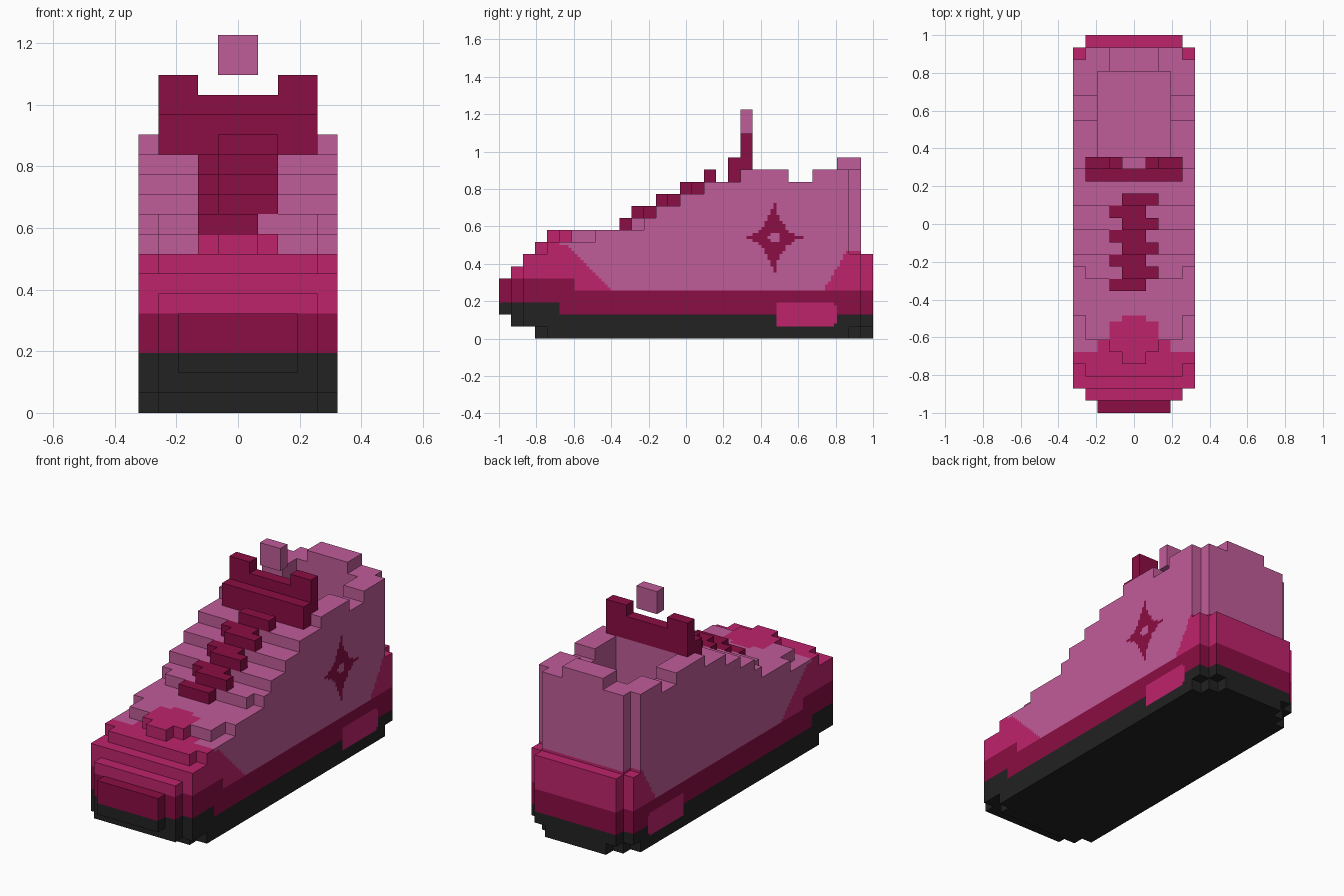
import bpy, bmesh, math
from mathutils import Vector

cube = bpy.data.objects.get("Cube")
if cube:
    bpy.data.objects.remove(cube, do_unlink=True)

U = 2 / 31      # edge of one block
SUB = 4         # fine squares per block edge, for painted borders
BLACK, DARK, MAGENTA, PINK = range(4)


def material(name, rgb):
    m = bpy.data.materials.new(name)
    m.use_nodes = True
    m.diffuse_color = (*rgb, 1)
    m.node_tree.nodes["Principled BSDF"].inputs["Base Color"].default_value = (*rgb, 1)
    return m


MATS = [material("black_rubber", (0.016, 0.016, 0.016)),
        material("dark_crimson", (0.258, 0.004, 0.056)),
        material("magenta", (0.521, 0.017, 0.150)),
        material("pink", (0.527, 0.107, 0.319))]


def cells(x0, x1, y0, y1, z0, z1):
    return {(x, y, z) for x in range(x0, x1) for y in range(y0, y1) for z in range(z0, z1)}


def slabs(rows):
    """Union of centred slabs: half width, y range, z range."""
    out = set()
    for w, y0, y1, z0, z1 in rows:
        out |= cells(-w, w, y0, y1, z0, z1)
    return out


def block_part(name, solid, rule):
    """Skin a set of blocks, colour the fine squares by rule, merge flat areas."""
    bm = bmesh.new()
    verts = {}

    def vert(key):
        if key not in verts:
            x, y, z = (c * U / SUB for c in key)
            verts[key] = bm.verts.new((x, y - 1, z))
        return verts[key]

    painted = callable(rule)
    n = SUB if painted else 1
    step = SUB // n
    for cell in solid:
        for axis in range(3):
            a, b = (axis + 1) % 3, (axis + 2) % 3
            for side in (0, 1):
                near = list(cell)
                near[axis] += 2 * side - 1
                if tuple(near) in solid:
                    continue
                for i in range(n):
                    for j in range(n):
                        ring = []
                        for da, db in ((0, 0), (1, 0), (1, 1), (0, 1)):
                            k = [c * SUB for c in cell]
                            k[axis] += side * SUB
                            k[a] += (i + da) * step
                            k[b] += (j + db) * step
                            ring.append(vert(tuple(k)))
                        f = bm.faces.new(ring if side else ring[::-1])
                        mid = sum((v.co for v in ring), Vector()) / 4
                        f.material_index = rule(mid) if painted else rule
    bmesh.ops.dissolve_limit(bm, angle_limit=0.01, verts=bm.verts[:],
                             edges=bm.edges[:], delimit={'MATERIAL'})
    me = bpy.data.meshes.new(name)
    bm.to_mesh(me)
    bm.free()
    for m in MATS:
        me.materials.append(m)
    ob = bpy.data.objects.new(name, me)
    bpy.context.collection.objects.link(ob)
    return ob


# Sole: black tread, crimson midsole, rounded magenta patch near each heel side
def sole_colour(p):
    if abs(p.x) > 0.32:
        dy = max(abs(p.y - 0.64) - 0.125, 0)
        dz = max(abs(p.z - 0.13) - 0.03, 0)
        if math.hypot(dy, dz) < 0.038:
            return MAGENTA
    return BLACK if p.z < (0.195 if p.y < -0.68 else 0.13) else DARK


block_part("sole", slabs([
    (4, 3, 30, 0, 1), (5, 4, 29, 0, 1), (3, 30, 31, 0, 1),
    (4, 1, 31, 1, 4), (5, 2, 30, 1, 4), (3, 0, 31, 2, 4)]), sole_colour)


# Upper: magenta toe cap and heel counter, crimson star on the left side
def upper_colour(p):
    ax = abs(p.x)
    if p.z < 0.325 and p.y < -0.6:
        return DARK
    if p.z > 0.5:
        edge = -0.48 if ax < 0.07 else -0.52 if ax < 0.13 else -0.62 if ax < 0.2 else -0.68
    else:
        edge = -0.14 - p.z
    if p.y < edge or (p.z < 0.46 and p.y > 0.58 + 0.6 * p.z):
        return MAGENTA
    if p.x > 0.32:
        a, b = abs(p.y - 0.47), abs(p.z - 0.54)
        if (a / 0.16) ** 0.6 + (b / 0.23) ** 0.6 < 1 and math.hypot(a, b) > 0.03:
            return DARK
    return PINK


rows = [(3, 0, 31, 4, 5), (4, 1, 31, 4, 6), (5, 2, 30, 4, 7), (4, 30, 31, 4, 7),
        (4, 3, 30, 7, 8), (5, 4, 29, 7, 8),
        (1, 4, 30, 8, 9), (2, 5, 30, 8, 9), (4, 6, 30, 8, 9), (5, 8, 29, 8, 9),
        (4, 11, 30, 9, 10), (5, 12, 29, 9, 10)]
for level in range(3):                      # instep stairs
    start, z = 13 + 2 * level, 10 + level
    rows += [(4, start, 30, z, z + 1), (5, start, 29, z, z + 1)]
rows += [(5, 20, 24, 13, 14), (5, 26, 29, 13, 14), (4, 28, 30, 13, 14),
         (2, 28, 30, 14, 15)]               # collar and heel tab
opening = cells(-3, 3, 21, 28, 8, 16)
block_part("upper", slabs(rows) - opening, upper_colour)

# Laces: zigzag bars climbing the instep
laces = set()
for y in range(10, 18):
    z = 9 + (y - 9) // 2
    left = -2 if y % 2 == 0 else -1
    laces |= cells(left, left + 3, y, y + 1, z, z + 1)
block_part("laces", laces, DARK)

# Tongue with two raised corners, and the pull tab above it
tongue = (slabs([(4, 19, 20, 13, 15), (4, 20, 21, 14, 16)])
          | cells(-4, -2, 20, 21, 16, 17) | cells(2, 4, 20, 21, 16, 17))
block_part("tongue", tongue, DARK)
block_part("pull_tab", cells(-1, 1, 20, 21, 17, 19), PINK)
